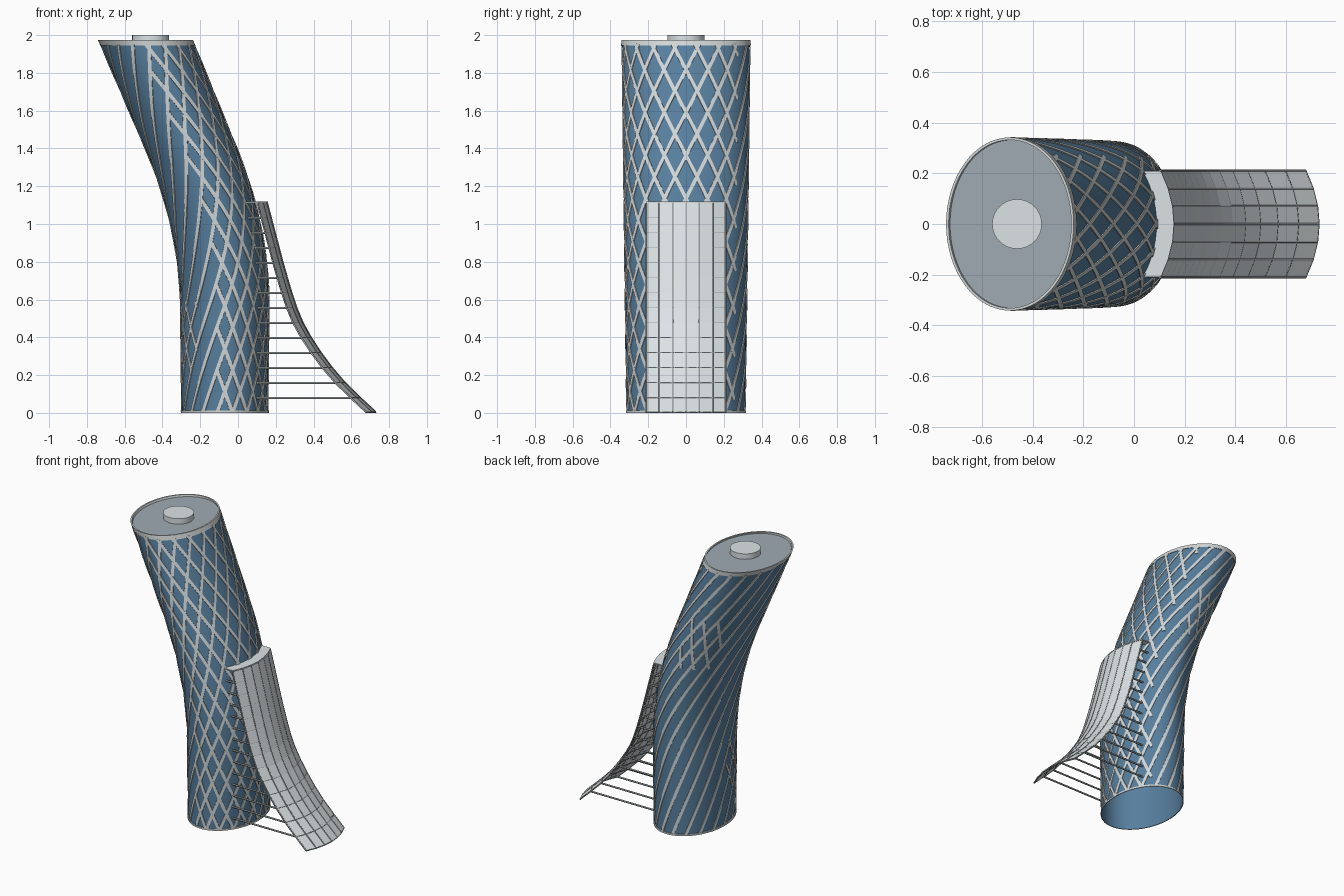
import bpy, bmesh
from math import sin, cos, tau, sqrt
from mathutils import Vector

if "Cube" in bpy.data.objects:
    bpy.data.objects.remove(bpy.data.objects["Cube"])


def material(name, rgb):
    m = bpy.data.materials.new(name)
    m.use_nodes = True
    m.diffuse_color = (*rgb, 1)
    m.node_tree.nodes["Principled BSDF"].inputs["Base Color"].default_value = (*rgb, 1)
    return m


GLASS = material("blue glass", (0.095, 0.21, 0.34))
LATTICE = material("pale grey lattice", (0.64, 0.67, 0.67))
PANEL = material("light panel", (0.72, 0.77, 0.79))
ROOF = material("roof grey", (0.35, 0.41, 0.45))
STEEL = material("steel grey", (0.36, 0.39, 0.39))

SIDES = 64
TOP = 1.975
WING = 0.21          # half width of the canopy
LEVEL = 0.0794       # spacing of the canopy ribs


def centre(z):
    """Tower axis: upright, then bending into a straight lean."""
    start, end, slope = 0.55, 1.4, 0.42
    bend = min(max(z - start, 0), end - start)
    return -0.07 - slope * bend ** 2 / (2 * (end - start)) - slope * max(z - end, 0)


def on_tower(t, z, out=0.0):
    k = z / TOP
    return Vector((centre(z) + (0.227 + 0.021 * k + out) * cos(t),
                   (0.312 + 0.026 * k + out) * sin(t), z))


def add_object(name, mesh, mat, smooth=False):
    ob = bpy.data.objects.new(name, mesh)
    bpy.context.collection.objects.link(ob)
    mesh.materials.clear()
    mesh.materials.append(mat)
    if smooth:
        bpy.context.view_layer.objects.active = ob
        bpy.ops.object.select_all(action="DESELECT")
        ob.select_set(True)
        bpy.ops.object.shade_smooth_by_angle()
    return ob


def loft(name, skins, mat, closed=False, smooth=False, fill=False):
    """Skin one or more lists of point rows into one mesh."""
    bm = bmesh.new()
    for rows in skins:
        vs = [[bm.verts.new(p) for p in row] for row in rows]
        n = len(rows[0])
        for a, b in zip(vs, vs[1:]):
            for i in range(n if closed else n - 1):
                j = (i + 1) % n
                bm.faces.new((a[i], a[j], b[j], b[i]))
        if fill:
            bm.faces.new(vs[-1])
            bm.faces.new(vs[0][::-1])
    mesh = bpy.data.meshes.new(name)
    bm.to_mesh(mesh)
    bm.free()
    return add_object(name, mesh, mat, smooth)


def tubes(name, paths, radius, mat):
    """Turn a list of paths into round bars in one mesh."""
    cu = bpy.data.curves.new(name, "CURVE")
    cu.dimensions = "3D"
    cu.bevel_depth = radius
    cu.bevel_resolution = 1
    cu.use_fill_caps = True
    for path in paths:
        sp = cu.splines.new("POLY")
        sp.points.add(len(path) - 1)
        for p, co in zip(sp.points, path):
            p.co = (*co, 1)
    temp = bpy.data.objects.new(name, cu)
    bpy.context.collection.objects.link(temp)
    bpy.context.view_layer.update()
    mesh = bpy.data.meshes.new_from_object(
        temp.evaluated_get(bpy.context.evaluated_depsgraph_get()))
    bpy.data.objects.remove(temp)
    return add_object(name, mesh, mat)


def ring(z, out=0.0):
    return [on_tower(tau * i / SIDES, z, out) for i in range(SIDES)]


# Tower shell, open at the bottom
ROWS = 48
loft("tower_glass", [[ring(1.96 * i / ROWS) for i in range(ROWS + 1)]],
     GLASS, closed=True, smooth=True)

# Rims, roof and rooftop drum
loft("top_rim", [[ring(1.945, -0.001), ring(1.945, 0.004), ring(TOP, 0.004),
                  ring(TOP, -0.006), ring(1.95, -0.006)]], LATTICE, closed=True)
loft("base_rim", [[ring(0.012, 0), ring(0.012, 0.006), ring(0, 0.006), ring(0, 0)]],
     LATTICE, closed=True)
loft("roof", [[ring(1.95, -0.004), ring(1.962, -0.004)]], ROOF, closed=True, fill=True)
drum = [[(-0.462 + 0.098 * cos(tau * i / 32), 0.098 * sin(tau * i / 32), z)
         for i in range(32)] for z in (1.96, 2.0)]
loft("roof_drum", [drum], PANEL, closed=True, fill=True, smooth=True)

# Lattice of flat bars: one full set of spirals, and a partial crossing set
STRANDS, STEPS, PITCH, HALF_WIDTH = 18, 60, 0.65, 0.0095


def crossing_visible(t, z):
    return (cos(t + 0.4) > 0.2
            or (abs(z - 1.4) < 0.2 and cos(t - 1.9) > 0.85)
            or (abs(z - 0.4) < 0.2 and cos(t - 3.6) > 0.9))


def bar_section(t, z, way):
    """Thin rectangle across the bar, standing just proud of the glass."""
    e = 0.01
    around = (on_tower(t + e, z) - on_tower(t - e, z)) / (2 * e)
    up = (on_tower(t, z + e) - on_tower(t, z - e)) / (2 * e)
    normal = around.cross(up).normalized()
    side = normal.cross(up + around * way / PITCH).normalized() * HALF_WIDTH
    p = on_tower(t, z)
    low, high = normal * 0.0005, normal * 0.005
    return [p - side + low, p + side + low, p + side + high, p - side + high]


bars = []
for s in range(STRANDS):
    for way in (1, -1):
        run = []
        for i in range(STEPS + 1):
            z = 0.005 + 1.945 * i / STEPS
            t = tau * s / STRANDS + way * z / PITCH
            if way == 1 or crossing_visible(t, z):
                run.append(bar_section(t, z, way))
            else:
                bars.append(run)
                run = []
        bars.append(run)
loft("tower_lattice", [b for b in bars if len(b) > 1], LATTICE, closed=True, fill=True)

# Sweeping canopy on the left side
PROFILE = [(0.158, 1.11), (0.208, 0.92), (0.265, 0.71), (0.338, 0.495),
           (0.438, 0.325), (0.565, 0.165), (0.733, 0.004)]


def canopy_x(z):
    """Cubic interpolation of the profile by height."""
    pts = PROFILE[::-1]
    z = min(max(z, pts[0][1]), pts[-1][1])
    i = max(k for k in range(len(pts) - 1) if pts[k][1] <= z)

    def slope(k):
        a, b = pts[max(k - 1, 0)], pts[min(k + 1, len(pts) - 1)]
        return (b[0] - a[0]) / (b[1] - a[1])
    (x0, z0), (x1, z1) = pts[i], pts[i + 1]
    h = z1 - z0
    u = (z - z0) / h
    return (x0 * (1 + 2 * u) * (1 - u) ** 2 + x1 * u * u * (3 - 2 * u)
            + h * slope(i) * u * (1 - u) ** 2 + h * slope(i + 1) * u * u * (u - 1))


def on_canopy(y, z, back=0.0):
    return (canopy_x(z) - 0.052 * (y / WING) ** 2 - back, y, z)


columns = [WING * (i / 3 - 1) for i in range(7)]
levels = [0.004] + [LEVEL * k for k in range(1, 14)] + [1.11]
sheet = loft("canopy_panels", [[[on_canopy(y, z) for y in columns] for z in levels]], PANEL)
mod = sheet.modifiers.new("thickness", "SOLIDIFY")
mod.thickness = 0.005
mod.offset = -1
long_ribs = [[on_canopy(y, z, 0.003) for z in levels] for y in columns]
tubes("canopy_long_ribs", long_ribs, 0.005, STEEL)
cross_ribs = [[on_canopy(y, z, 0.005) for y in columns] for z in levels[:-1]]
tubes("canopy_cross_ribs", cross_ribs, 0.005, STEEL)


# Plate closing the gap between the canopy top and the tower
def wall_x(y, z):
    k = z / TOP
    return centre(z) + (0.227 + 0.021 * k) * sqrt(1 - (y / (0.312 + 0.026 * k)) ** 2)


cap = [[(wall_x(y, 1.11) - 0.012, y, 1.112) for y in columns],
       [on_canopy(y, 1.112) for y in columns]]
plate = loft("canopy_top", [cap], PANEL)
plate.modifiers.new("thickness", "SOLIDIFY").thickness = 0.006

# Horizontal struts tying the canopy edges to the tower
struts = [[(wall_x(y, z) - 0.01, y, z), on_canopy(y, z, 0.004)]
          for z in levels[1:-1] for y in (-WING + 0.004, WING - 0.004)]
tubes("canopy_struts", struts, 0.006, STEEL)
